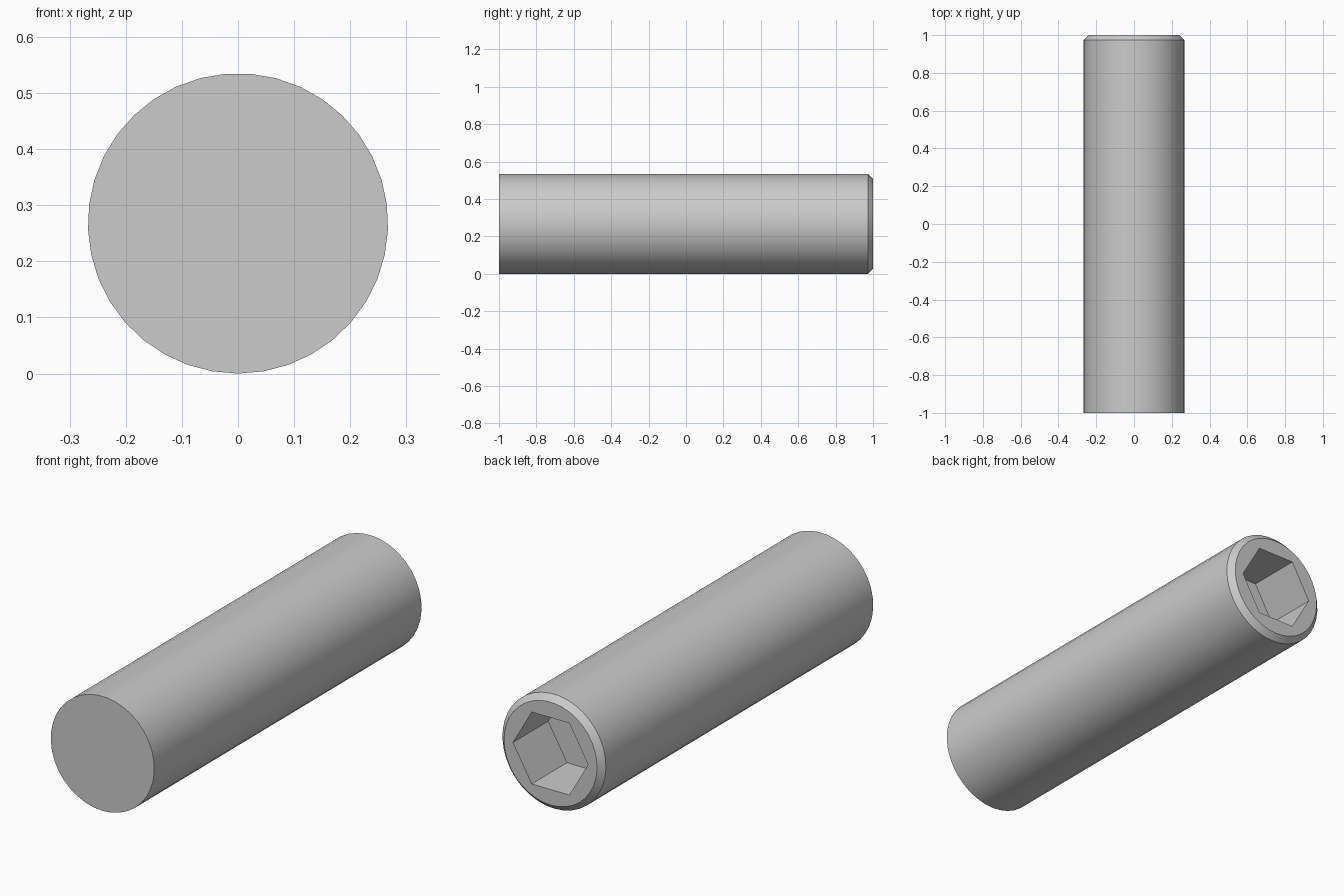
import bpy
import bmesh
from math import radians, sin, cos, tau

cube = bpy.data.objects.get("Cube")
if cube:
    bpy.data.objects.remove(cube, do_unlink=True)

RADIUS = 0.2675      # shaft radius, also the height of its axis
SIDES = 37
CHAMFER = 0.027
HEX_RADIUS = 0.194
HEX_DEPTH = 0.26

steel = bpy.data.materials.new("steel grey")
steel.use_nodes = True
colour = (0.6, 0.6, 0.6, 1)
steel.diffuse_color = colour
steel.node_tree.nodes["Principled BSDF"].inputs["Base Color"].default_value = colour

bm = bmesh.new()


def ring(radius, y, sides, start=0.0):
    """Closed loop of vertices around the y axis."""
    angles = [start + tau * i / sides for i in range(sides)]
    return [bm.verts.new((radius * cos(a), y, RADIUS + radius * sin(a))) for a in angles]


def bridge(a, b):
    """Quads between two loops of equal length."""
    for i in range(len(a)):
        j = (i + 1) % len(a)
        bm.faces.new((a[i], a[j], b[j], b[i]))


def loop_edges(loop):
    return [bm.edges.get((loop[i - 1], loop[i])) for i in range(len(loop))]


# Shaft with a plain front end and a chamfered back end
front = ring(RADIUS, -1, SIDES, -tau / 4)
shoulder = ring(RADIUS, 1 - CHAMFER, SIDES, -tau / 4)
rim = ring(RADIUS - CHAMFER, 1, SIDES, -tau / 4)
bm.faces.new(front)
bridge(front, shoulder)
bridge(shoulder, rim)

# Hexagonal socket
mouth = ring(HEX_RADIUS, 1, 6)
floor = ring(HEX_RADIUS, 1 - HEX_DEPTH, 6)
bridge(mouth, floor)
bm.faces.new(floor)

# Flat back face around the socket
bmesh.ops.triangle_fill(bm, edges=loop_edges(rim) + loop_edges(mouth),
                        use_beauty=True, normal=(0, 1, 0))
bmesh.ops.recalc_face_normals(bm, faces=bm.faces)

mesh = bpy.data.meshes.new("set_screw")
bm.to_mesh(mesh)
bm.free()
mesh.materials.append(steel)
screw = bpy.data.objects.new("set_screw", mesh)
bpy.context.collection.objects.link(screw)

# Smooth sides with crisp ends
bpy.ops.object.select_all(action="DESELECT")
screw.select_set(True)
bpy.context.view_layer.objects.active = screw
bpy.ops.object.shade_smooth_by_angle(angle=radians(30))
